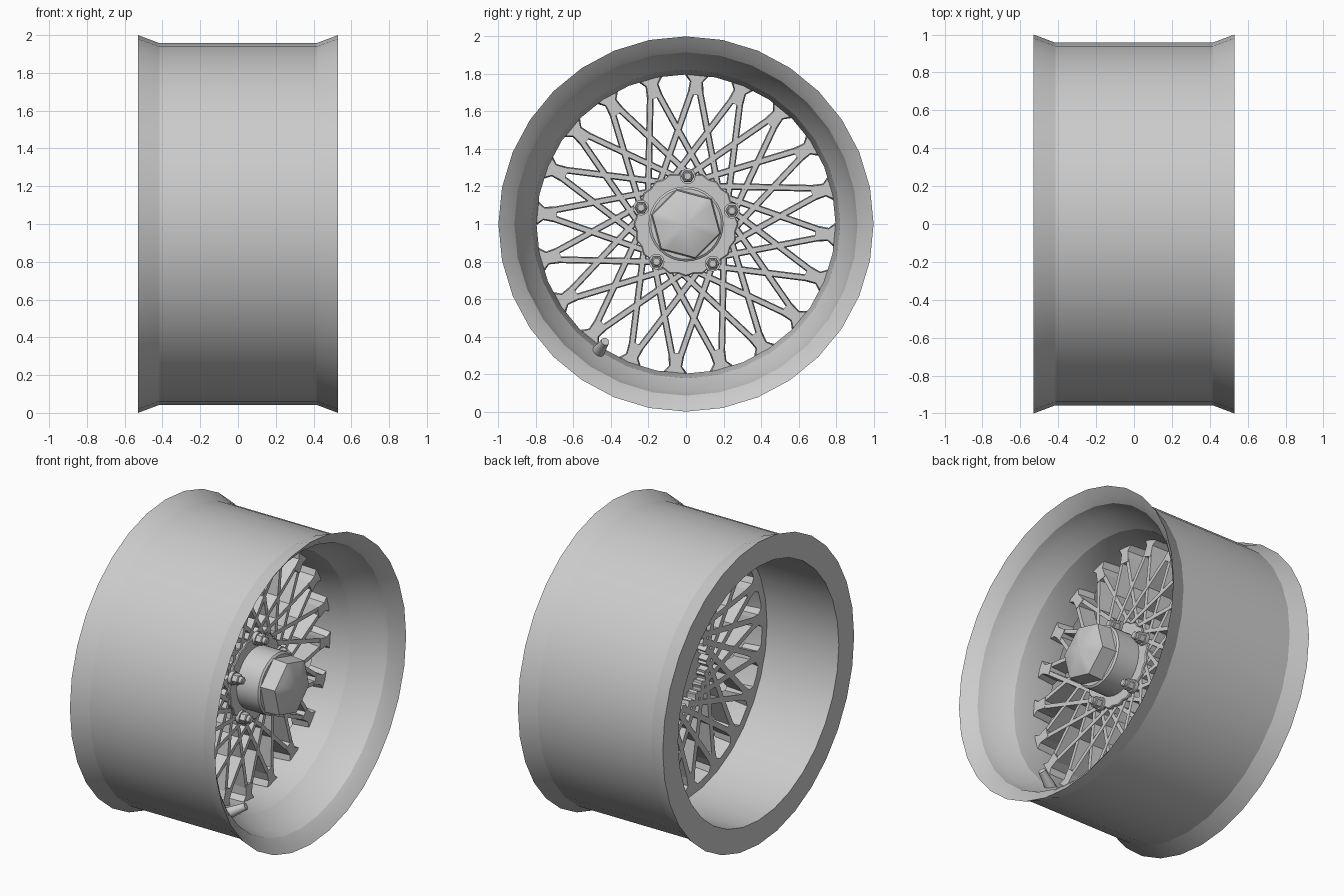
import bpy, bmesh
from math import sin, cos, pi, radians, asin
from mathutils import Vector

if "Cube" in bpy.data.objects:
    bpy.data.objects.remove(bpy.data.objects["Cube"])

CZ = 1.0  # axle height; the axle runs along x


def polar(x, r, a):
    return Vector((x, r * cos(a), r * sin(a) + CZ))


def finish(name, bm, smooth=None):
    bmesh.ops.recalc_face_normals(bm, faces=bm.faces)
    me = bpy.data.meshes.new(name)
    bm.to_mesh(me)
    bm.free()
    ob = bpy.data.objects.new(name, me)
    bpy.context.collection.objects.link(ob)
    if smooth:
        bpy.ops.object.select_all(action='DESELECT')
        ob.select_set(True)
        bpy.context.view_layer.objects.active = ob
        bpy.ops.object.shade_smooth_by_angle(angle=radians(smooth))
    return ob


def loft(bm, rings, closed=False):
    """Skin a list of point rings; cap the ends unless closed."""
    vs = [[bm.verts.new(p) for p in ring] for ring in rings]
    n = len(vs[0])
    pairs = list(zip(vs, vs[1:])) + ([(vs[-1], vs[0])] if closed else [])
    for a, b in pairs:
        for i in range(n):
            j = (i + 1) % n
            bm.faces.new((a[i], a[j], b[j], b[i]))
    if not closed:
        bm.faces.new(vs[0])
        bm.faces.new(vs[-1])


def lathe(bm, profile, n, phase=0.0, closed=False):
    loft(bm, [[polar(x, r, phase + 2 * pi * i / n) for i in range(n)]
              for x, r in profile], closed)


# Rim barrel with flared lips, stepped front and flat back edge
bm = bmesh.new()
lathe(bm, [(-.53, 1.0), (-.415, .957), (.415, .957), (.53, 1.0),
           (.49, .948), (.456, .915), (.37, .89), (.25, .822),
           (.12, .797), (.0, .797), (-.005, .84), (-.53, .84)],
      32, pi / 2, True)
finish("rim_barrel", bm, 14)

# Crossed lattice spokes: 20 forked ends, two tangential bars from each
N, OFFSET, R_OUT, R_IN = 20, .205, .79, .225
XF, XB = .115, .0


def bar(bm, ang, side):
    base = asin(OFFSET / R_OUT)
    turn = lambda r: ang + side * (asin(OFFSET / r) - base)
    p, q = polar(0, R_OUT, ang), polar(0, R_IN, turn(R_IN))
    d = (q - p).normalized()
    w = d.cross(Vector((1, 0, 0)))
    f = XF + (.002 if side > 0 else 0)
    section = [(XB, -.018), (XB, .018), (f, .013), (f, -.013)]
    loft(bm, [[e + Vector((x, 0, 0)) + w * s for x, s in section] for e in (p, q)])


def pad(bm, ang):
    outline = [(.83, .060), (.79, .056), (.76, .032), (.69, .040)]
    loop = outline + [(r, -w) for r, w in reversed(outline)]

    def ring(x, k):
        return [Vector((x, r * cos(ang) - w * k * sin(ang),
                        r * sin(ang) + w * k * cos(ang) + CZ)) for r, w in loop]
    loft(bm, [ring(XB, 1.1), ring(XF + .004, .92)])


bm = bmesh.new()
for k in range(N):
    a = radians(85.8 + 18 * k)
    bar(bm, a, 1)
    bar(bm, a, -1)
    pad(bm, a)
finish("lattice_spokes", bm)

# Hub plate with scalloped edge, open to the spokes at the back
bm = bmesh.new()
n = 80
loft(bm, [[polar(x, k * (.272 + .006 * cos(20 * 2 * pi * i / n)), 2 * pi * i / n)
           for i in range(n)] for x, k in ((.06, 1), (.125, 1), (.13, .98))])
finish("hub_plate", bm, 30)

# Hub cylinder
bm = bmesh.new()
lathe(bm, [(.11, .20), (.285, .20), (.295, .188)], 32)
finish("hub_cylinder", bm, 30)

# Six-sided centre cap with a smooth domed face
bm = bmesh.new()
hexa = radians(45)
lathe(bm, [(.28, .193), (.395, .185)], 6, hexa)
finish("centre_cap", bm)
bm = bmesh.new()
m = 6  # points along each hexagon side
edge = []
for s in range(6):
    a, b = (polar(0, .185, hexa + (s + t) * pi / 3) for t in (0, 1))
    edge += [a.lerp(b, i / m) for i in range(m)]
centre = Vector((0, 0, CZ))
loft(bm, [[centre.lerp(p, k) + Vector((.395 + .035 * (1 - k * k), 0, 0)) for p in edge]
          for k in (1, .8, .6, .4, .2, .02)])
finish("centre_cap_dome", bm, 30)

# Five lug nuts, each a washer, a hexagon and a round tip
bm = bmesh.new()
for k in range(5):
    c = polar(0, .255, radians(88 + 72 * k))
    for profile, sides in (([(.12, .042), (.145, .042)], 16),
                           ([(.14, .036), (.18, .036), (.185, .031)], 6),
                           ([(.18, .024), (.205, .024), (.21, .018)], 12)):
        loft(bm, [[c + Vector((x, r * cos(2 * pi * i / sides), r * sin(2 * pi * i / sides)))
                   for i in range(sides)] for x, r in profile])
finish("lug_nuts", bm, 30)

# Valve stem leaning out of the barrel
bm = bmesh.new()
va = radians(-124.5)
start, end = polar(.23, .85, va), polar(.36, .76, va)
axis = end - start
rot = axis.to_track_quat('Z', 'Y')
loft(bm, [[start + axis * t + rot @ Vector((r * cos(2 * pi * i / 10), r * sin(2 * pi * i / 10), 0))
           for i in range(10)] for t, r in ((0, .036), (.35, .034), (.75, .026), (1, .023))])
finish("valve_stem", bm, 40)
